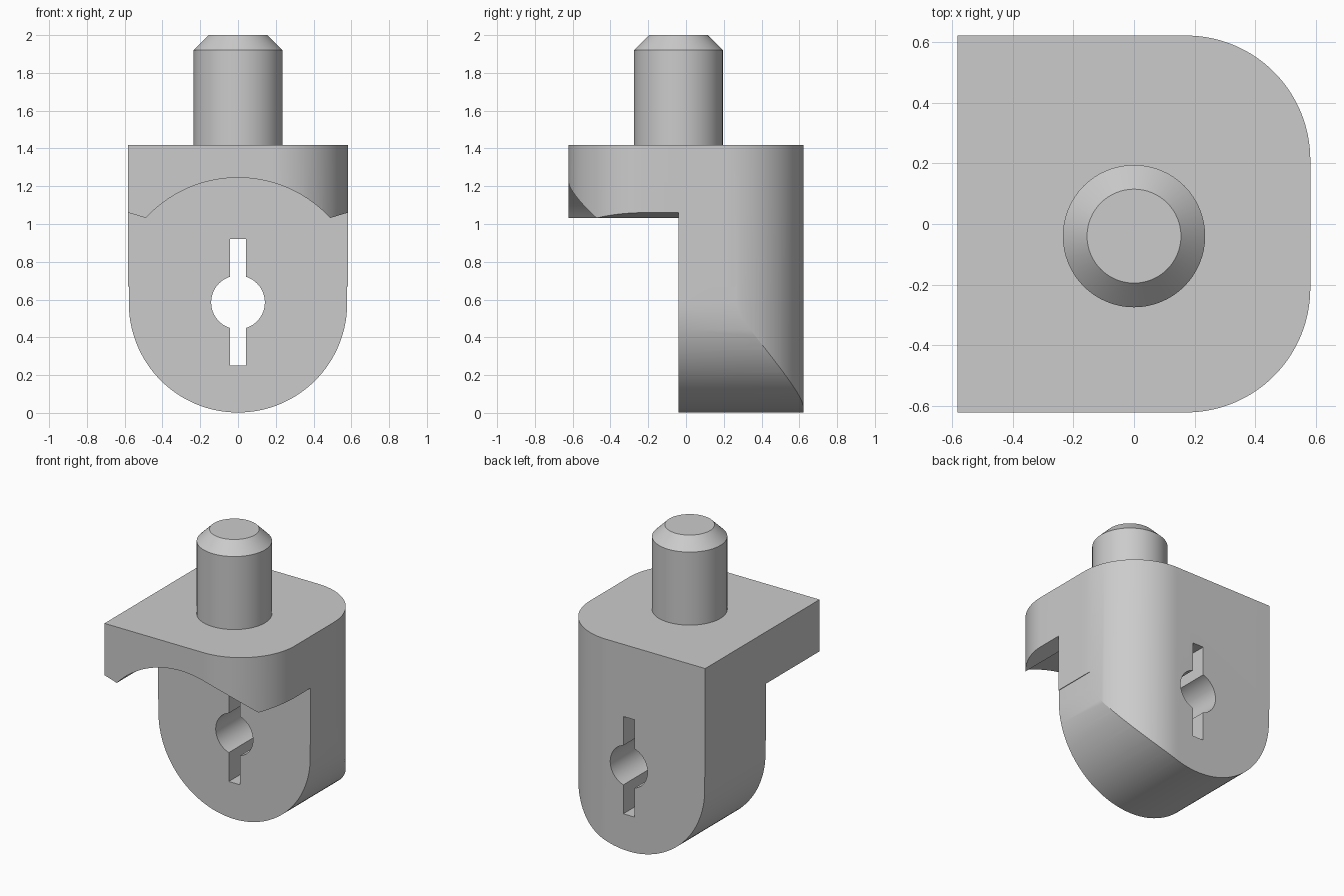
import bpy
import bmesh
from math import cos, sin, radians, sqrt
from mathutils import Vector

default = bpy.data.objects.get("Cube")
if default:
    bpy.data.objects.remove(default, do_unlink=True)

grey = bpy.data.materials.new("plain grey")
grey.use_nodes = True
COLOUR = (0.6, 0.6, 0.6, 1)
grey.diffuse_color = COLOUR
grey.node_tree.nodes["Principled BSDF"].inputs["Base Color"].default_value = COLOUR


def arc(cx, cy, r, start, end, steps=32):
    """Points along an arc, angles in degrees."""
    angles = [radians(start + (end - start) * i / steps) for i in range(steps + 1)]
    return [(cx + r * cos(a), cy + r * sin(a)) for a in angles]


def make_object(name, bm):
    bmesh.ops.recalc_face_normals(bm, faces=bm.faces)
    mesh = bpy.data.meshes.new(name)
    bm.to_mesh(mesh)
    bm.free()
    mesh.materials.append(grey)
    obj = bpy.data.objects.new(name, mesh)
    bpy.context.collection.objects.link(obj)
    return obj


def prism(name, outline, axis, low, high):
    """Extrude an outline along z (xy outline) or y (xz outline)."""
    bm = bmesh.new()
    place = (lambda a, b: (a, b, low)) if axis == "z" else (lambda a, b: (a, low, b))
    face = bm.faces.new([bm.verts.new(place(a, b)) for a, b in outline])
    moved = bmesh.ops.extrude_face_region(bm, geom=[face])["geom"]
    offset = Vector((0, 0, high - low)) if axis == "z" else Vector((0, high - low, 0))
    bmesh.ops.translate(bm, vec=offset, verts=[v for v in moved if isinstance(v, bmesh.types.BMVert)])
    return make_object(name, bm)


def activate(obj):
    bpy.ops.object.select_all(action="DESELECT")
    obj.select_set(True)
    bpy.context.view_layer.objects.active = obj


def cut(obj, cutter):
    cutter.hide_render = True
    mod = obj.modifiers.new("cut", "BOOLEAN")
    mod.operation = "DIFFERENCE"
    mod.solver = "EXACT"
    mod.object = cutter
    activate(obj)
    bpy.ops.object.modifier_apply(modifier=mod.name)
    bpy.data.objects.remove(cutter, do_unlink=True)


W, D, TOP = 0.582, 0.622, 1.417   # half width, half depth, shoulder height
FRONT = -0.04                     # front plane of the hanging tang
AXIS = 0.58                       # height of the cross hole

# Block with two rounded corners in plan
R = 0.41
plan = [(-W, D), (-W, -D)]
plan += arc(W - R, R - D, R, -90, 0) + arc(W - R, D - R, R, 0, 90)
body = prism("body", plan, "z", 0, TOP)

# Round the lower end, with a fine step where it meets the sides
lower = [(-0.8, 0.67), (-0.8, -0.3), (0.8, -0.3), (0.8, 0.67), (0.578, 0.67)]
lower += arc(0, AXIS, 0.578, 0, -180, 64) + [(-0.578, 0.67)]
cut(body, prism("lower_cutter", lower, "y", -1, 1))

# Clear the front below the overhang: arched relief with sloping shoulders
RELIEF, EDGE = 0.665, 0.488
rise = sqrt(RELIEF ** 2 - EDGE ** 2)
arch = [(x, AXIS + sqrt(RELIEF ** 2 - x * x)) for x in
        [EDGE * (1 - i / 24) for i in range(49)]]
front = [(-0.8, -0.3), (0.8, -0.3), (0.8, AXIS + rise + 0.095)]
front += arch + [(-0.8, AXIS + rise + 0.095)]
cut(body, prism("front_cutter", front, "y", -1, FRONT))

# Keyhole: round bore with a slot above and below
HALF, BORE = 0.042, 0.142
slot = [(-HALF, 0.25), (HALF, 0.25)]
slot += arc(0, AXIS + 0.005, BORE, -72.8, 72.8)
slot += [(HALF, 0.92), (-HALF, 0.92)]
slot += arc(0, AXIS + 0.005, BORE, 107.2, 252.8)
cut(body, prism("keyhole_cutter", slot, "y", -1, 1))

# Pin with a chamfered tip, turned from a profile
bm = bmesh.new()
N = 64
rings = [[bm.verts.new((x, y, z)) for x, y in arc(0, FRONT, r, 0, 360, N)[:N]]
         for r, z in ((0.235, TOP - 0.01), (0.235, 1.92), (0.155, 2))]
for a, b in zip(rings, rings[1:]):
    for i in range(N):
        j = (i + 1) % N
        bm.faces.new((a[i], a[j], b[j], b[i]))
bm.faces.new(rings[0])
bm.faces.new(rings[-1])
pin = make_object("pin", bm)

for obj in (body, pin):
    activate(obj)
    bpy.ops.object.shade_smooth_by_angle(angle=radians(25))
